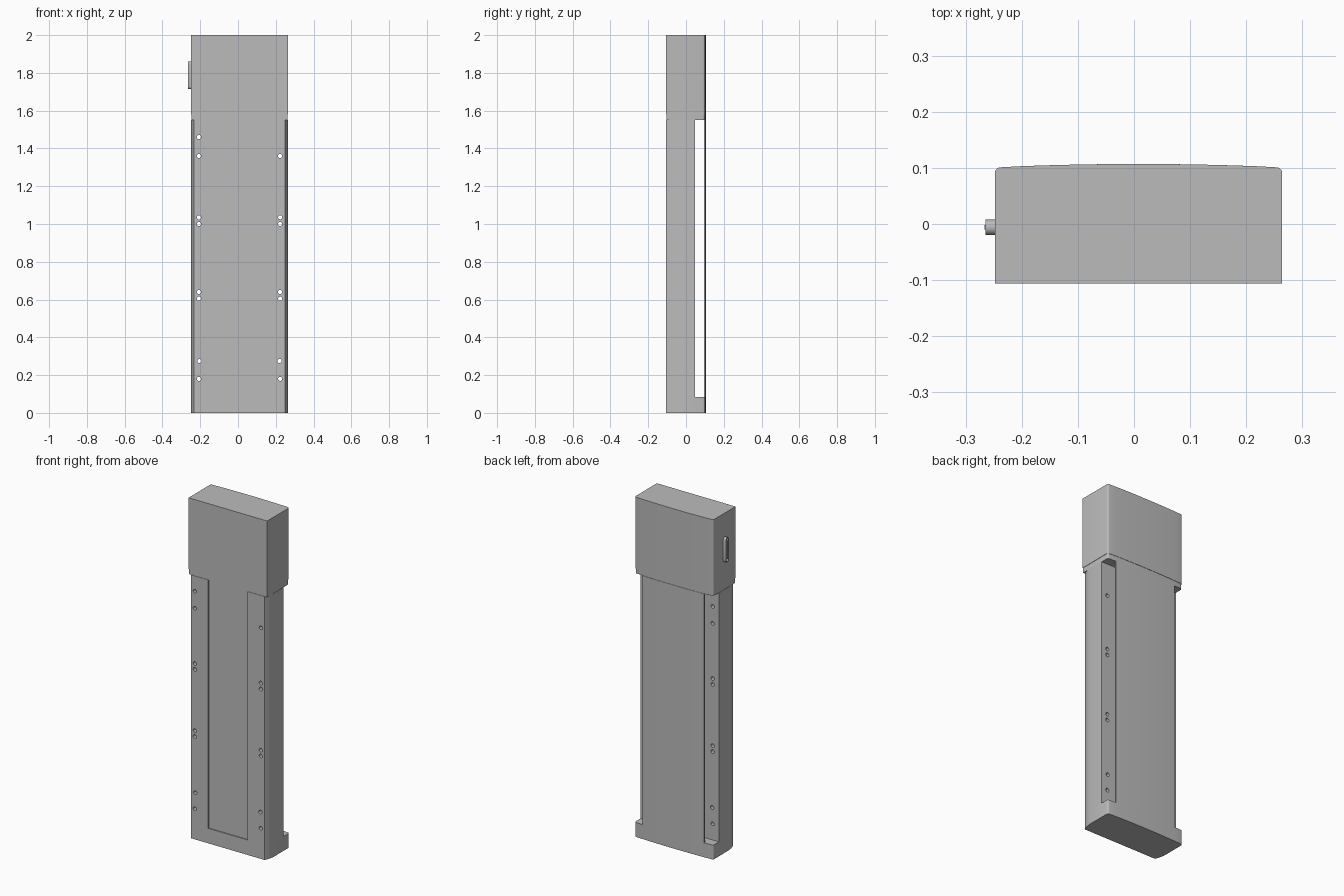
import bpy, bmesh, math

if "Cube" in bpy.data.objects:
    bpy.data.objects.remove(bpy.data.objects["Cube"], do_unlink=True)

grey = bpy.data.materials.new("plain_grey")
grey.use_nodes = True
grey.diffuse_color = (0.5, 0.5, 0.5, 1)
grey.node_tree.nodes["Principled BSDF"].inputs["Base Color"].default_value = (0.5, 0.5, 0.5, 1)

LEFT, RIGHT, FRONT, EDGE, CROWN = -0.248, 0.264, -0.106, 0.101, 0.107
MID, HALF = (LEFT + RIGHT) / 2, (RIGHT - LEFT) / 2
FOOT_TOP, NECK, SEAM, TOP = 0.085, 1.55, 1.58, 2.0
LEDGE = 0.048


def prism(name, outline, start, end, axis="z", smooth=True):
    """Extrude a closed 2D outline along z (outline x, y) or x (outline y, z)."""
    place = (lambda a, b, t: (a, b, t)) if axis == "z" else (lambda a, b, t: (t, a, b))
    bm = bmesh.new()
    rings = [[bm.verts.new(place(a, b, t)) for a, b in outline] for t in (start, end)]
    bm.faces.new(rings[0])
    bm.faces.new(rings[1])
    n = len(outline)
    for i in range(n):
        j = (i + 1) % n
        bm.faces.new((rings[0][i], rings[0][j], rings[1][j], rings[1][i]))
    return finish(name, bm, smooth)


def finish(name, bm, smooth=True):
    bmesh.ops.recalc_face_normals(bm, faces=bm.faces)
    mesh = bpy.data.meshes.new(name)
    bm.to_mesh(mesh)
    bm.free()
    mesh.materials.append(grey)
    obj = bpy.data.objects.new(name, mesh)
    bpy.context.collection.objects.link(obj)
    if smooth:
        soften(obj)
    return obj


def soften(obj):
    bpy.ops.object.select_all(action="DESELECT")
    obj.select_set(True)
    bpy.context.view_layer.objects.active = obj
    bpy.ops.object.shade_smooth_by_angle(angle=math.radians(30))


def cut(obj, cutter):
    cutter.hide_render = True
    mod = obj.modifiers.new("cut", "BOOLEAN")
    mod.operation, mod.solver, mod.object = "DIFFERENCE", "EXACT", cutter
    bpy.ops.object.select_all(action="DESELECT")
    obj.select_set(True)
    bpy.context.view_layer.objects.active = obj
    bpy.ops.object.modifier_apply(modifier=mod.name)
    bpy.data.objects.remove(cutter, do_unlink=True)


def crown(x):
    """Height of the gently bowed back surface."""
    return EDGE + (CROWN - EDGE) * (1 - ((x - MID) / HALF) ** 2)


def mirrored(half):
    """Close an outline from its right half, given as (distance from middle, y)."""
    return [(MID + d, y) for d, y in half] + [(MID - d, y) for d, y in reversed(half)]


def back_half(inset=0.0):
    """Right half of the back: rounded corner, then the bowed surface."""
    r, w = 0.01, HALF - inset
    pts = []
    for i in range(5):
        a = math.pi / 2 * i / 4
        pts.append((w - r + r * math.cos(a), EDGE - inset - r + r * math.sin(a)))
    return pts + [(w * k / 6, crown(MID + w * k / 6) - inset) for k in (5, 4, 3, 2, 1)]


# Curved relief along the front edges of the lower body
front_half = [(HALF - 0.016, FRONT), (HALF - 0.010, -0.092),
              (HALF - 0.004, -0.073), (HALF, -0.05)]

# Head, and the slightly inset collar under it
prism("head", mirrored([(HALF, FRONT)] + back_half()), SEAM, TOP)
prism("collar", mirrored([(HALF - 0.002, FRONT + 0.002)] + back_half(0.002)), NECK, SEAM)

# Foot and main body
prism("foot", mirrored(front_half + back_half()), 0, FOOT_TOP)
body = prism("body", mirrored(front_half + [(HALF, LEDGE)]), FOOT_TOP, NECK, smooth=False)

# Shallow front recess
cut(body, prism("recess_cutter", [(-0.12, -0.2), (0.137, -0.2), (0.137, FRONT + 0.006),
                                  (-0.12, FRONT + 0.006)], FOOT_TOP + 0.003, NECK + 0.1, smooth=False))

# Screw holes through both side ledges
bm = bmesh.new()
for z, shift in ((0.18, 0), (0.275, -0.003), (0.605, 0), (0.64, 0),
                 (1.0, 0), (1.035, 0), (1.36, 0), (1.46, 0)):
    for side in (-1, 1):
        res = bmesh.ops.create_cone(bm, cap_ends=True, segments=20, radius1=0.011,
                                    radius2=0.011, depth=0.5)
        for v in res["verts"]:
            x, y, h = v.co
            v.co = (MID + side * (0.215 + shift) + x, h, z + y)
cut(body, finish("hole_cutter", bm, smooth=False))
soften(body)

# Thin bowed back cover, standing clear of the body
xs = [-0.19 + 0.4 * i / 14 for i in range(15)]
prism("back_cover", [(x, crown(x)) for x in xs] + [(x, crown(x) - 0.008) for x in reversed(xs)],
      FOOT_TOP, NECK)


def slot(half_width, half_height, y=-0.006, z=1.787):
    """Upright rounded slot outline."""
    pts = []
    for i in range(18):
        a = math.pi * (i % 9) / 8 + (math.pi if i > 8 else 0)
        rise = half_height - half_width
        pts.append((y + half_width * math.cos(a),
                    z + half_width * math.sin(a) + (rise if i < 9 else -rise)))
    return pts


# Side connector: rounded shell with a tongue inside
shell = prism("connector_shell", slot(0.014, 0.073), -0.265, LEFT + 0.002, axis="x", smooth=False)
cut(shell, prism("shell_cutter", slot(0.010, 0.068), -0.3, LEFT - 0.001, axis="x", smooth=False))
soften(shell)
prism("connector_tongue", [(-0.010, 1.735), (-0.002, 1.735), (-0.002, 1.84), (-0.010, 1.84)],
      -0.266, LEFT + 0.002, axis="x", smooth=False)
